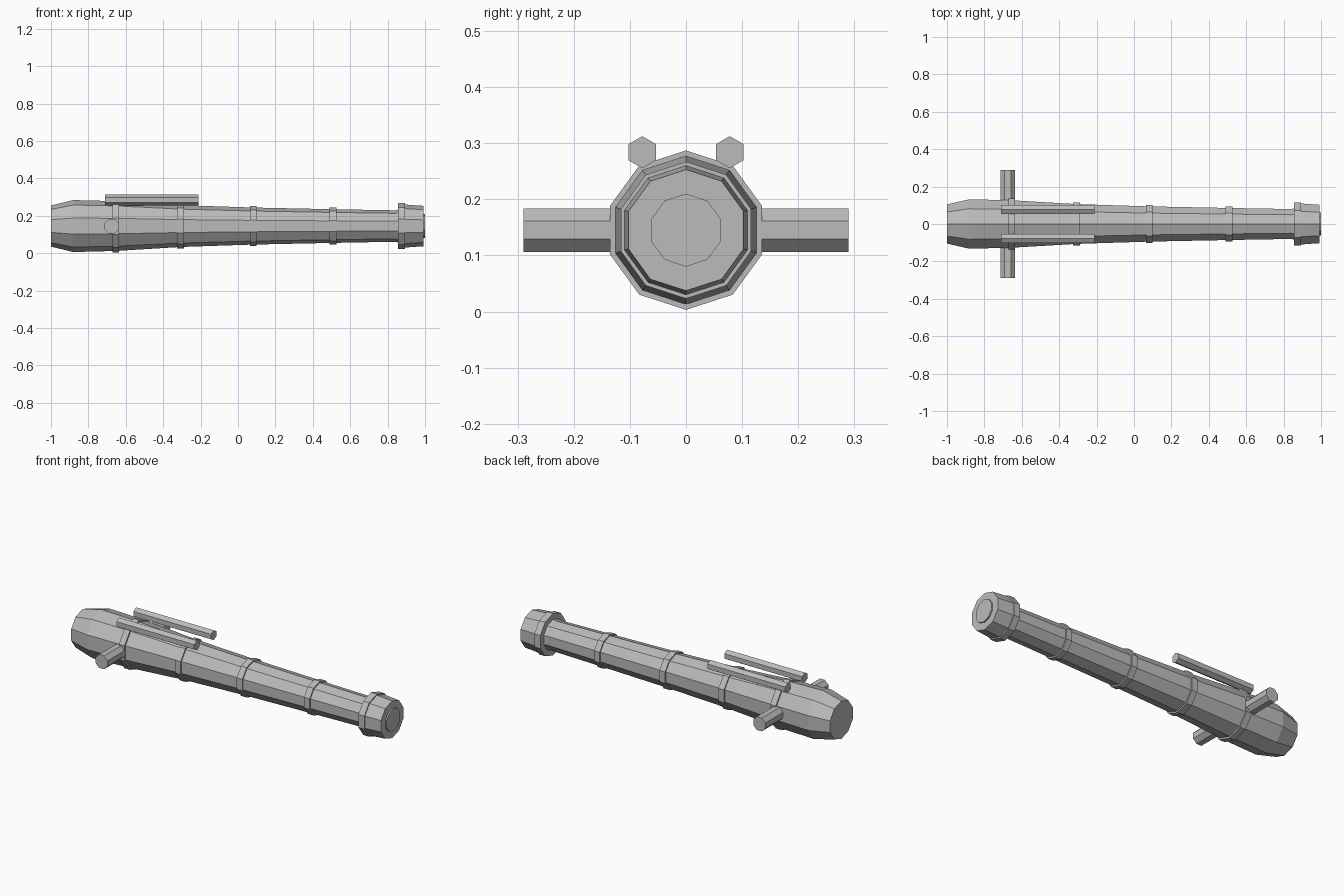
import bpy
import math
from mathutils import Matrix, Vector

cube = bpy.data.objects.get("Cube")
if cube:
    bpy.data.objects.remove(cube, do_unlink=True)

AXIS_Z = 0.145

iron = bpy.data.materials.new("grey_iron")
iron.use_nodes = True
grey = (0.5, 0.5, 0.5, 1)
iron.diffuse_color = grey
iron.node_tree.nodes["Principled BSDF"].inputs["Base Color"].default_value = grey


def lathe(name, profile, sides, centre, along_y=False, turn=0.0):
    """Faceted solid from (position, radius) pairs; first corner points up."""
    verts, faces = [], []
    for pos, r in profile:
        for k in range(sides):
            a = turn + math.tau * k / sides
            verts.append(Vector((pos, r * math.sin(a), r * math.cos(a))))
    for i in range(len(profile) - 1):
        for k in range(sides):
            a, b = i * sides + k, i * sides + (k + 1) % sides
            faces.append((a, a + sides, b + sides, b))
    faces.append(tuple(range(sides)))
    faces.append(tuple(reversed(range(len(verts) - sides, len(verts)))))
    spin = Matrix.Rotation(math.pi / 2, 3, "Z") if along_y else Matrix.Identity(3)
    mesh = bpy.data.meshes.new(name)
    mesh.from_pydata([spin @ v + Vector(centre) for v in verts], [], faces)
    # Point the faces outward
    mesh.flip_normals()
    mesh.materials.append(iron)
    obj = bpy.data.objects.new(name, mesh)
    bpy.context.collection.objects.link(obj)
    return obj


axis = (0, 0, AXIS_Z)

# Tapered barrel with a chamfered breech and a flared muzzle
lathe("barrel", [
    (-1.0, 0.11), (-0.88, 0.139), (-0.65, 0.133), (-0.31, 0.112),
    (0.08, 0.099), (0.51, 0.09), (0.84, 0.084), (0.856, 0.088),
    (0.856, 0.122), (0.894, 0.122), (0.894, 0.115), (0.992, 0.108),
], 10, axis)

# Raised reinforcing bands
for i, (x, r) in enumerate([(-0.654, 0.142), (-0.307, 0.12),
                            (0.081, 0.107), (0.508, 0.098)]):
    lathe(f"band_{i + 1}", [(x - 0.018, r), (x + 0.018, r)], 10, axis)

# Bore plug at the muzzle
lathe("bore_disc", [(0.98, 0.065), (1.0, 0.065)], 10, axis)

# Side pivots and top rods, mirrored left and right of the barrel
for side, s in (("front", -1), ("back", 1)):
    lathe(f"{side}_trunnion", [(-0.095, 0.042), (0.095, 0.042)], 8,
          (-0.675, s * 0.195, AXIS_Z), along_y=True, turn=math.pi / 8)
    lathe(f"{side}_top_rod", [(-0.71, 0.0285), (-0.21, 0.0285)], 6,
          (0, s * 0.078, 0.284))
